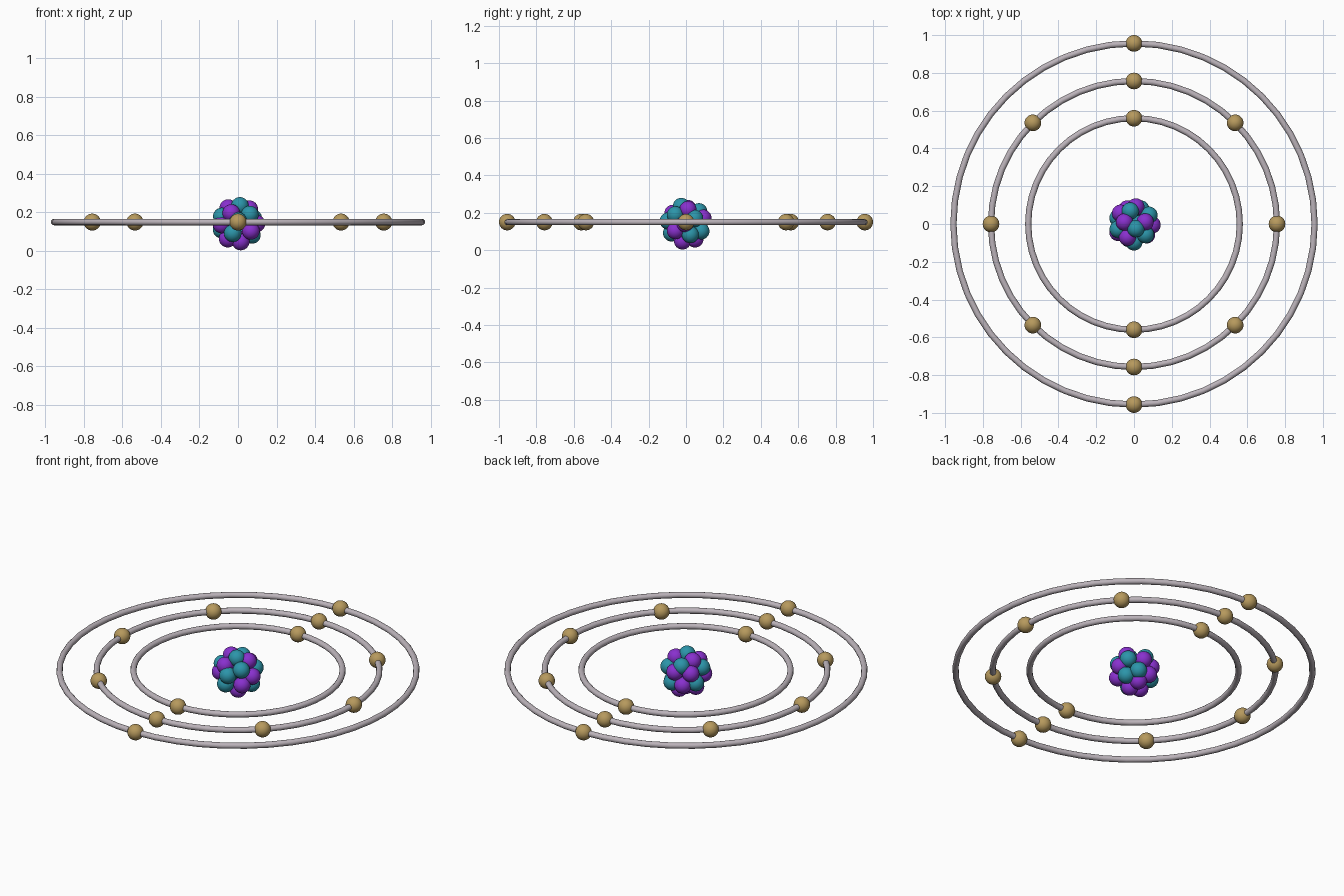
import bpy
from math import sin, cos, tau
from mathutils import Vector

if "Cube" in bpy.data.objects:
    bpy.data.objects.remove(bpy.data.objects["Cube"])

def material(name, rgb):
    m = bpy.data.materials.new(name)
    m.diffuse_color = (*rgb, 1)
    m.use_nodes = True
    m.node_tree.nodes["Principled BSDF"].inputs["Base Color"].default_value = m.diffuse_color
    return m

purple = material("purple", (0.25, 0.03, 0.62))
teal = material("teal", (0.025, 0.30, 0.40))
gold = material("gold", (0.47, 0.32, 0.11))
silver = material("silver", (0.50, 0.45, 0.49))

def finish(name, mat):
    ob = bpy.context.object
    ob.name = name
    ob.data.materials.append(mat)
    bpy.ops.object.shade_smooth()

def ball(name, loc, radius, mat):
    bpy.ops.mesh.primitive_uv_sphere_add(segments=32, ring_count=16, radius=radius, location=loc)
    finish(name, mat)

# Orbits: radius and number of evenly spaced electrons
ORBIT_Z = 0.15
for shell, (radius, count) in enumerate([(0.56, 2), (0.757, 8), (0.956, 2)], 1):
    bpy.ops.mesh.primitive_torus_add(major_radius=radius, minor_radius=0.0165,
                                     major_segments=48, minor_segments=12,
                                     location=(0, 0, ORBIT_Z))
    finish(f"orbit_ring_{shell}", silver)
    for i in range(count):
        a = tau * (0.25 + i / count)
        ball(f"electron_{shell}_{i + 1}", (radius * cos(a), radius * sin(a), ORBIT_Z), 0.044, gold)

# Nucleus: outer particles packed on a sphere, given as directions
PROTONS = [(-5, 1, 8), (5.5, 1, 7), (-3.5, -7, 5.5), (1, 9, 3), (-7.5, 6, 3), (10, -0.5, 0),
           (-8.5, -4.5, -0.5), (7, -6, -4), (1.5, -2, -10), (-5.5, -1.5, -8),
           (-4, 9, -4.5), (1, 5, -8.5)]
NEUTRONS = [(1, -2.5, 9.2), (-2, 7, 6.5), (-9, -3, 4), (6.5, -6, 5), (8.5, 5, 3),
            (0, -10, 1.5), (-3, -8.5, -5.5), (-9.5, 3.5, -3.5), (4, 9, -4.5), (8, 2.5, -6.5)]
CENTRE = Vector((0, 0, 0.142))
for name, mat, dirs in (("proton", purple, PROTONS), ("neutron", teal, NEUTRONS)):
    for i, d in enumerate(dirs, 1):
        ball(f"{name}_{i}", CENTRE + Vector(d).normalized() * 0.096, 0.0455, mat)

# Two hidden particles fill the core
for i, s in enumerate((-1, 1), 11):
    ball(f"neutron_{i}", CENTRE + Vector((0.03 * s, 0, 0.01 * s)), 0.0455, teal)
